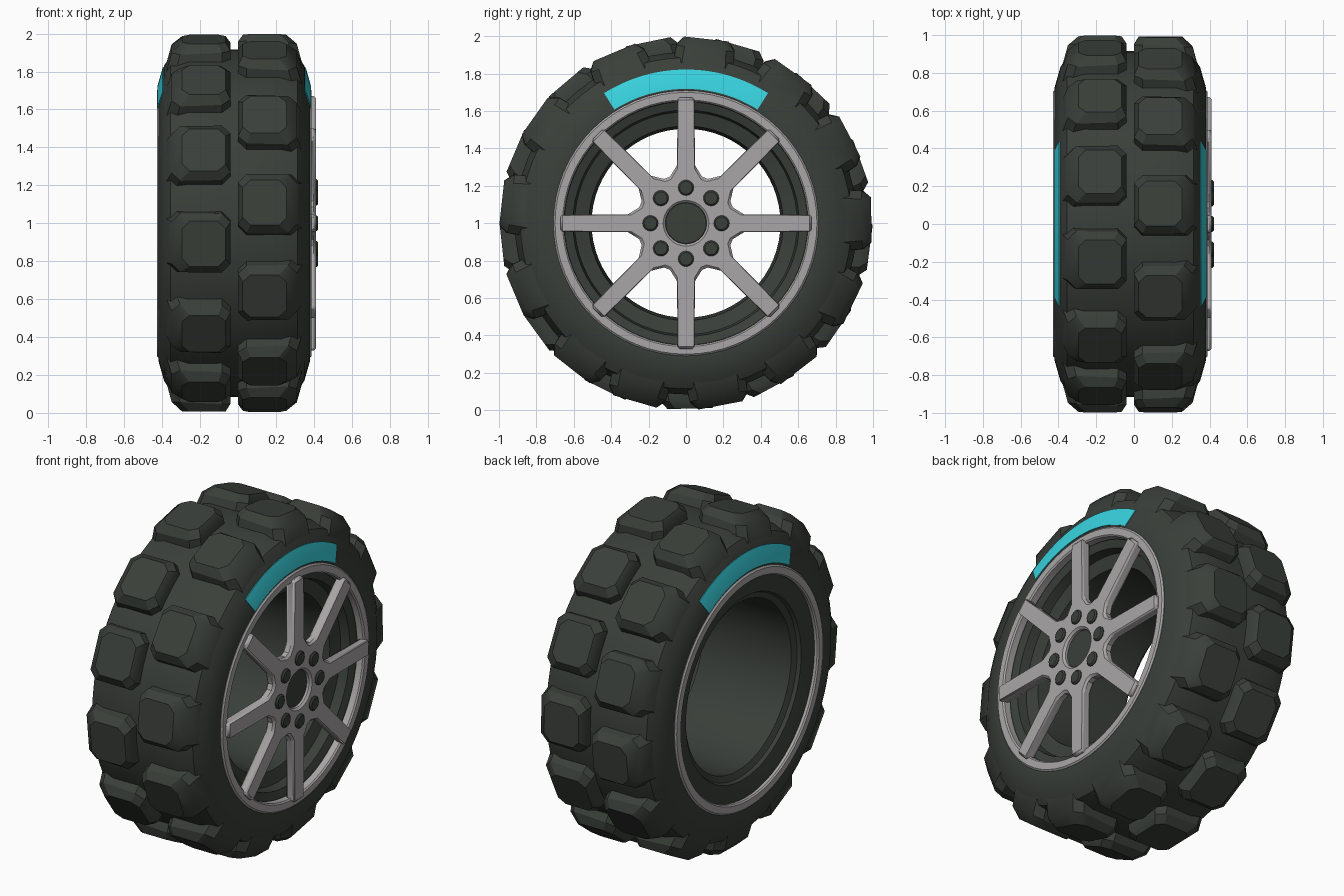
import bpy, bmesh
from math import sin, cos, radians, hypot, atan2, pi

if "Cube" in bpy.data.objects:
    bpy.data.objects.remove(bpy.data.objects["Cube"])

CX = -0.02            # middle plane of the tyre
CZ = 1.0              # axle height


def material(name, rgb):
    m = bpy.data.materials.new(name)
    m.diffuse_color = (*rgb, 1)
    m.use_nodes = True
    m.node_tree.nodes["Principled BSDF"].inputs["Base Color"].default_value = m.diffuse_color
    return m


RUBBER = material("dark_green_grey", (0.042, 0.050, 0.042))
METAL = material("light_grey", (0.40, 0.38, 0.39))
TEAL = material("teal", (0.04, 0.66, 0.75))


def place(u, r, a):
    """u across the tyre, r from the axle, a = angle from the front (-y) upwards."""
    return (CX + u, -r * cos(a), CZ + r * sin(a))


def finish(name, bm, mat, angle=35):
    bmesh.ops.recalc_face_normals(bm, faces=bm.faces)
    me = bpy.data.meshes.new(name)
    bm.to_mesh(me)
    bm.free()
    me.shade_smooth()
    me.set_sharp_from_angle(angle=radians(angle))
    me.materials.append(mat)
    ob = bpy.data.objects.new(name, me)
    bpy.context.collection.objects.link(ob)
    return ob


def lathe(name, loop, mat, segs=64, a0=0, a1=360, angle=35):
    """Sweep a closed (u, r) loop about the axle."""
    bm = bmesh.new()
    full = a1 - a0 == 360
    rings = [[bm.verts.new(place(u, r, radians(a0 + (a1 - a0) * i / segs))) for u, r in loop]
             for i in range(segs if full else segs + 1)]
    n = len(loop)
    for i in range(segs):
        p, q = rings[i], rings[(i + 1) % len(rings)]
        for j in range(n):
            k = (j + 1) % n
            bm.faces.new((p[j], p[k], q[k], q[j]))
    if not full:
        bm.faces.new(rings[0])
        bm.faces.new(rings[-1])
    return finish(name, bm, mat, angle)


def mirrored(half):
    return half + [(-u, r) for u, r in reversed(half) if u > 0]


# Tyre carcass
lathe("tyre_body", mirrored([(0.36, 0.68), (0.395, 0.69), (0.40, 0.725), (0.37, 0.83),
                             (0.335, 0.885), (0.24, 0.915), (0.08, 0.915)]), RUBBER)

# Wheel barrel, stepped at both mouths
lathe("wheel_barrel", [(0.37, 0.69), (0.385, 0.665), (0.36, 0.65), (0.345, 0.605),
                       (0.29, 0.595), (0.27, 0.52), (0.15, 0.505), (-0.33, 0.505), (-0.345, 0.54),
                       (-0.365, 0.55), (-0.375, 0.60), (-0.385, 0.665), (-0.37, 0.69)], RUBBER)

# Bright rim lips and teal sidewall bands on both sides
for side, s in (("right", 1), ("left", -1)):
    lathe("rim_lip_" + side, [(s * u, r) for u, r in
          [(0.36, 0.652), (0.40, 0.652), (0.408, 0.66), (0.408, 0.70), (0.40, 0.709), (0.36, 0.709)]], METAL)
    lathe("sidewall_band_" + side, [(s * u, r) for u, r in
          [(0.399, 0.718), (0.404, 0.718), (0.404, 0.726), (0.377, 0.822), (0.372, 0.821), (0.398, 0.726)]],
          TEAL, segs=28, a0=57.8, a1=122.2)


def octagon(u0, u1, t, c):
    return [(u0 + c, -t), (u1 - c, -t), (u1, -t + c), (u1, t - c),
            (u1 - c, t), (u0 + c, t), (u0, t - c), (u0, -t + c)]


# Tread blocks: chamfered octagonal lugs wrapping over the shoulder
def tread_row(name, s, angles):
    bm = bmesh.new()
    for deg in angles:
        a = radians(deg)

        def ring(pts, radius):
            out = []
            for u, t in pts:
                r = radius(u)
                out.append(bm.verts.new(place(s * u, hypot(r, t), a + atan2(t, r))))
            return out
        rings = [ring(octagon(0.02, 0.36, 0.163, 0.045), lambda u: 0.88 if u < 0.2 else 0.83),
                 ring(octagon(0.02, 0.33, 0.156, 0.045), lambda u: 0.95 if u < 0.2 else 0.94),
                 ring(octagon(0.045, 0.275, 0.12, 0.04), lambda u: 0.991)]
        for p, q in zip(rings, rings[1:]):
            for j in range(8):
                k = (j + 1) % 8
                bm.faces.new((p[j], p[k], q[k], q[j]))
        bm.faces.new(rings[0])
        bm.faces.new(rings[-1])
    return finish(name, bm, RUBBER, 32)


# The rows are slightly uneven: wider pitch at front and top, closer behind
tread_row("tread_blocks_right", 1,
          [-74, -52, -22.8, 6.3, 35.3, 67.2, 96.3] + [125.3 + 26.8 * k for k in range(6)])
tread_row("tread_blocks_left", -1,
          [-64, -36, -6.3, 23, 49.7, 78.3] + [106.2 + 27.1 * k for k in range(7)])

# Eight-spoke centre: star outline joined to a round centre hole
bm = bmesh.new()
outer, inner = [], []
for k in range(8):
    for t, r in [(-0.085, 0.25), (-0.048, 0.31), (-0.045, 0.672), (0.045, 0.672), (0.048, 0.31), (0.085, 0.25)]:
        a = k * pi / 4 + atan2(t, r)
        outer.append(bm.verts.new(place(0.375, hypot(t, r), a)))
        inner.append(bm.verts.new(place(0.375, 0.11, a)))
n = len(outer)
faces = [bm.faces.new((inner[i], outer[i], outer[(i + 1) % n], inner[(i + 1) % n])) for i in range(n)]
ext = bmesh.ops.extrude_face_region(bm, geom=faces)
bmesh.ops.translate(bm, vec=(0.055, 0, 0), verts=[v for v in ext["geom"] if isinstance(v, bmesh.types.BMVert)])
spokes = finish("spokes", bm, METAL)
bev = spokes.modifiers.new("edge_bevel", "BEVEL")
bev.width = 0.012
bev.segments = 1
bev.limit_method = "ANGLE"
bev.angle_limit = radians(40)


def disc(name, u0, u1, radius, y, z, segs, c):
    """Short cylinder along x with a chamfered outer edge."""
    bm = bmesh.new()
    rings = [[bm.verts.new((CX + u, y + r * cos(2 * pi * i / segs), z + r * sin(2 * pi * i / segs)))
              for i in range(segs)] for u, r in [(u0, radius), (u1 - c, radius), (u1, radius - c)]]
    for p, q in zip(rings, rings[1:]):
        for j in range(segs):
            k = (j + 1) % segs
            bm.faces.new((p[j], p[k], q[k], q[j]))
    bm.faces.new(rings[0])
    bm.faces.new(rings[-1])
    return finish(name, bm, RUBBER)


# Recessed centre cap and wheel nuts
disc("centre_cap", 0.365, 0.405, 0.112, 0, CZ, 32, 0.004)
for k in range(8):
    a = k * pi / 4
    disc(f"wheel_nut_{k + 1}", 0.40, 0.443, 0.042, 0.19 * cos(a), CZ + 0.19 * sin(a), 16, 0.008)
